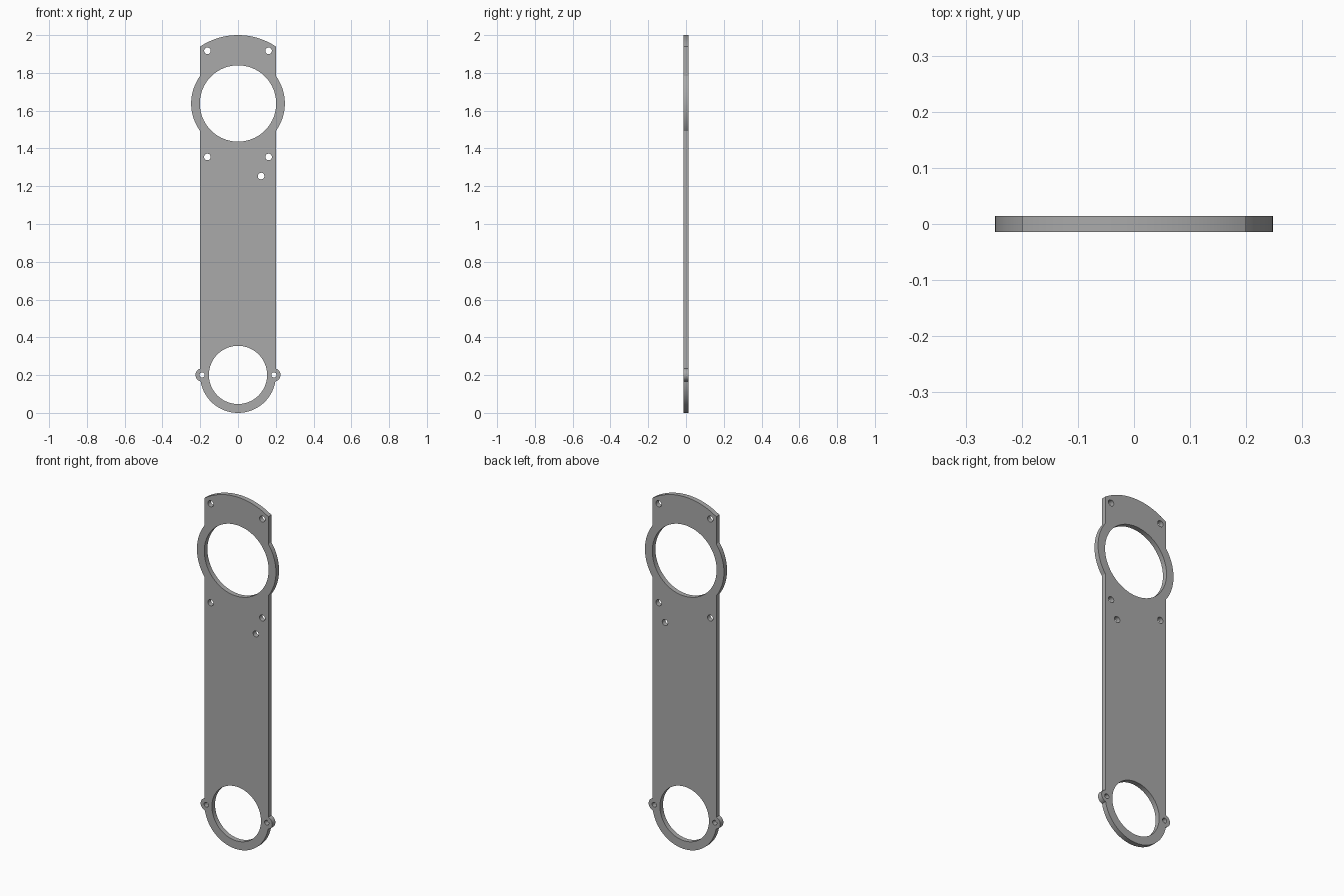
import bpy, bmesh
from math import sin, cos, asin, acos, atan2, sqrt, pi

if "Cube" in bpy.data.objects:
    bpy.data.objects.remove(bpy.data.objects["Cube"])

HALF_WIDTH, THICKNESS = 0.2, 0.028
LOW_Z, LOW_R, LOW_HOLE = 0.201, 0.201, 0.154        # lower round end
HIGH_Z, RING_R, HIGH_HOLE, TOP_R = 1.638, 0.248, 0.202, 0.362   # upper ring and cap
EAR_X, EAR_R, EAR_HOLE = 0.19, 0.035, 0.0135        # side ears
BOLT_X, BOLT_DZ, BOLT_R = 0.162, 0.281, 0.0175      # bolt pattern


def arc(cx, cz, r, start, end, steps):
    angles = [start + (end - start) * i / steps for i in range(steps + 1)]
    return [(cx + r * cos(a), cz + r * sin(a)) for a in angles]


def circle(cx, cz, r, steps):
    return arc(cx, cz, r, 0, 2 * pi, steps)[:-1]


# Right half of the outline, from the bottom up
meet_x = (LOW_R**2 - EAR_R**2 + EAR_X**2) / (2 * EAR_X)
meet_z = -sqrt(LOW_R**2 - meet_x**2)
ring_angle = acos(HALF_WIDTH / RING_R)
half = arc(0, LOW_Z, LOW_R, -pi / 2, atan2(meet_z, meet_x), 32)
half += arc(EAR_X, LOW_Z, EAR_R, atan2(meet_z, meet_x - EAR_X),
            acos((HALF_WIDTH - EAR_X) / EAR_R), 20)[1:]
half += arc(0, HIGH_Z, RING_R, -ring_angle, ring_angle, 24)
half += arc(0, HIGH_Z, TOP_R, acos(HALF_WIDTH / TOP_R), pi / 2, 16)
outline = half + [(-x, z) for x, z in reversed(half[1:-1])]

# Large openings, ear holes, bolt holes and the single offset hole
loops = [outline,
         circle(0, LOW_Z, LOW_HOLE, 96),
         circle(0, HIGH_Z, HIGH_HOLE, 96),
         circle(0.122, 1.254, BOLT_R, 24)]
for side in (-1, 1):
    loops.append(circle(side * EAR_X, LOW_Z, EAR_HOLE, 24))
    for dz in (-BOLT_DZ, BOLT_DZ):
        loops.append(circle(side * BOLT_X, HIGH_Z - 0.002 + dz, BOLT_R, 24))

# Filled flat curve, extruded to the plate thickness
curve = bpy.data.curves.new("plate_profile", "CURVE")
curve.dimensions = "2D"
curve.fill_mode = "BOTH"
curve.extrude = THICKNESS / 2
for points in loops:
    spline = curve.splines.new("POLY")
    spline.points.add(len(points) - 1)
    for point, (x, z) in zip(spline.points, points):
        point.co = (x, z, 0, 1)
    spline.use_cyclic_u = True

plate = bpy.data.objects.new("arm_plate", curve)
bpy.context.collection.objects.link(plate)
plate.rotation_euler.x = pi / 2
bpy.ops.object.select_all(action="DESELECT")
plate.select_set(True)
bpy.context.view_layer.objects.active = plate
bpy.ops.object.convert(target="MESH")
bpy.ops.object.transform_apply(location=False, rotation=True, scale=False)

# Weld the faces to the rim
bm = bmesh.new()
bm.from_mesh(plate.data)
bmesh.ops.remove_doubles(bm, verts=bm.verts, dist=0.0001)
bmesh.ops.recalc_face_normals(bm, faces=bm.faces)
bm.to_mesh(plate.data)
bm.free()
bpy.ops.object.shade_smooth_by_angle(angle=pi / 6)

# Plain grey metal
grey = bpy.data.materials.new("plain_grey")
grey.use_nodes = True
colour = (0.4, 0.4, 0.4, 1)
grey.diffuse_color = colour
grey.node_tree.nodes["Principled BSDF"].inputs["Base Color"].default_value = colour
plate.data.materials.clear()
plate.data.materials.append(grey)
